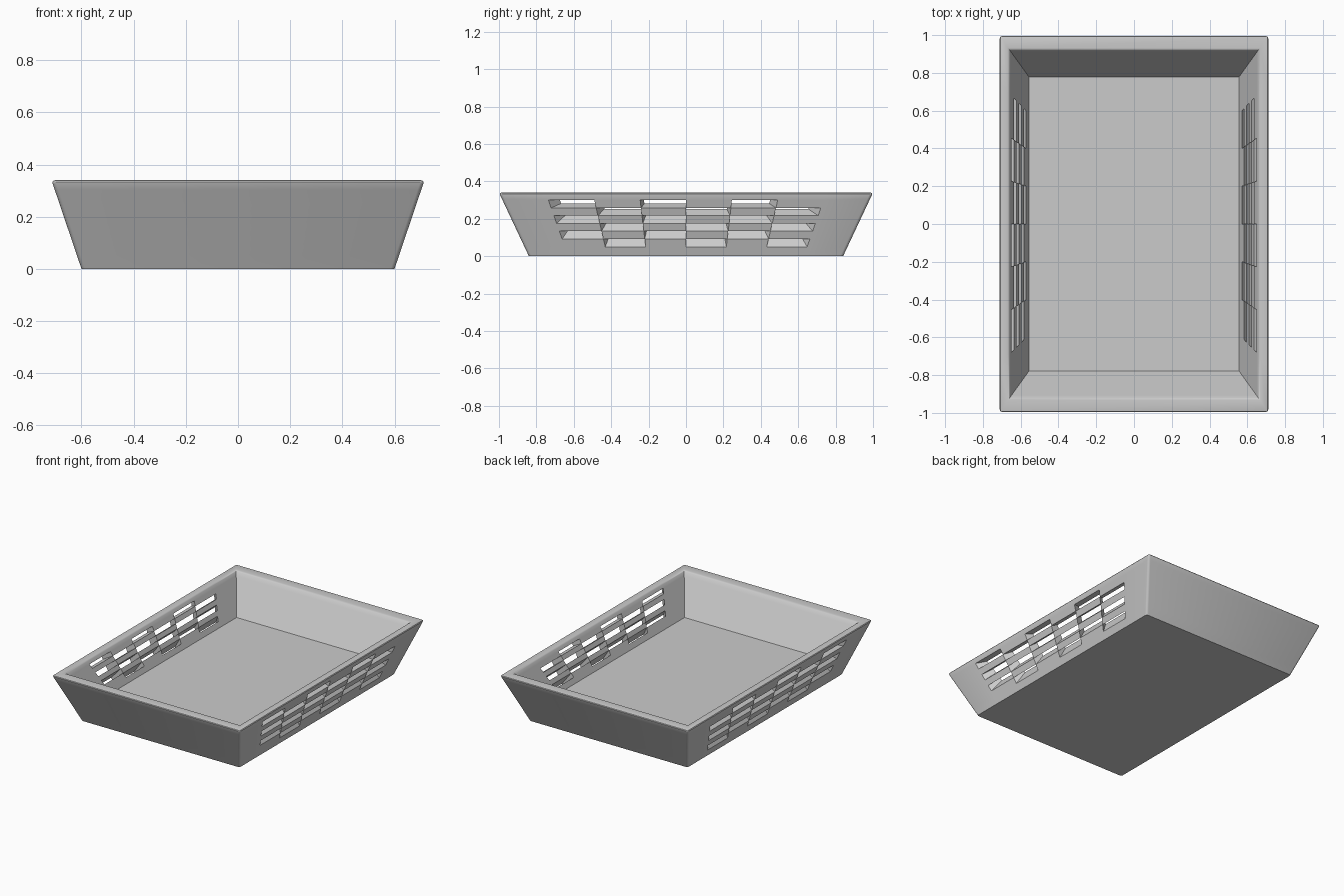
import bpy, bmesh, math

if "Cube" in bpy.data.objects:
    bpy.data.objects.remove(bpy.data.objects["Cube"], do_unlink=True)

HEIGHT, FLOOR_Z, INSET = 0.34, 0.10, 0.925
COLS = [i / 4 - 1 for i in range(9)]                            # along each side
ROWS = [0] + [0.147 + 0.1225 * i for i in range(7)] + [1]       # up the wall
SIDE = len(COLS)

grey = bpy.data.materials.new("light_grey")
grey.use_nodes = True
grey.diffuse_color = (0.6, 0.6, 0.6, 1)
grey.node_tree.nodes["Principled BSDF"].inputs["Base Color"].default_value = grey.diffuse_color

bm = bmesh.new()


def ring(t, scale, base):
    """Rectangular loop of vertices at the fraction t of the wall height."""
    hx, hy = (0.60 + 0.115 * t) * scale, (0.84 + 0.16 * t) * scale
    z = base + (HEIGHT - base) * t
    right = [bm.verts.new((hx, f * hy, z)) for f in COLS]
    left = [bm.verts.new((-hx, f * hy, z)) for f in reversed(COLS)]
    return right + left


outer = [ring(t, 1, 0) for t in ROWS]
inner = [ring(t, INSET, FLOOR_Z) for t in ROWS]
N = len(outer[0])


def is_open(r, i):
    """Checkerboard of slots in the long walls, mirrored left to right."""
    if i % SIDE == SIDE - 1:
        return False
    c = i if i < SIDE else 2 * SIDE - 2 - i
    return 1 <= c <= 6 and 1 <= r <= 6 and (c + r) % 2 == 1


# Wall skins and slot linings
for r in range(len(ROWS) - 1):
    for i in range(N):
        j = (i + 1) % N
        corners = [(r, i), (r, j), (r + 1, j), (r + 1, i)]
        if not is_open(r, i):
            bm.faces.new([outer[a][b] for a, b in corners])
            bm.faces.new([inner[a][b] for a, b in reversed(corners)])
        else:
            for (a, b), (c, d) in zip(corners, corners[1:] + corners[:1]):
                bm.faces.new([outer[a][b], outer[c][d], inner[c][d], inner[a][b]])

# Rim, underside and floor
for i in range(N):
    j = (i + 1) % N
    bm.faces.new([outer[-1][i], outer[-1][j], inner[-1][j], inner[-1][i]])
bm.faces.new(list(reversed(outer[0])))
bm.faces.new(inner[0])
bmesh.ops.recalc_face_normals(bm, faces=bm.faces[:])

# Rounded rim and outer corners
corner_ids = (0, SIDE - 1, SIDE, N - 1)
rounded = [bm.edges.get((outer[-1][i], outer[-1][(i + 1) % N])) for i in range(N)]
rounded += [bm.edges.get((outer[r][i], outer[r + 1][i]))
            for i in corner_ids for r in range(len(ROWS) - 1)]
inner_rim = [bm.edges.get((inner[-1][i], inner[-1][(i + 1) % N])) for i in range(N)]
bmesh.ops.bevel(bm, geom=rounded, offset=0.014, segments=3, profile=0.5, affect='EDGES')
inner_rim = [e for e in inner_rim if e.is_valid]
bmesh.ops.bevel(bm, geom=inner_rim, offset=0.008, segments=2, profile=0.5, affect='EDGES')

mesh = bpy.data.meshes.new("slotted_tray")
bm.to_mesh(mesh)
bm.free()
mesh.materials.append(grey)
tray = bpy.data.objects.new("slotted_tray", mesh)
bpy.context.collection.objects.link(tray)
bpy.ops.object.select_all(action='DESELECT')
tray.select_set(True)
bpy.context.view_layer.objects.active = tray
bpy.ops.object.shade_smooth_by_angle(angle=math.radians(35))
